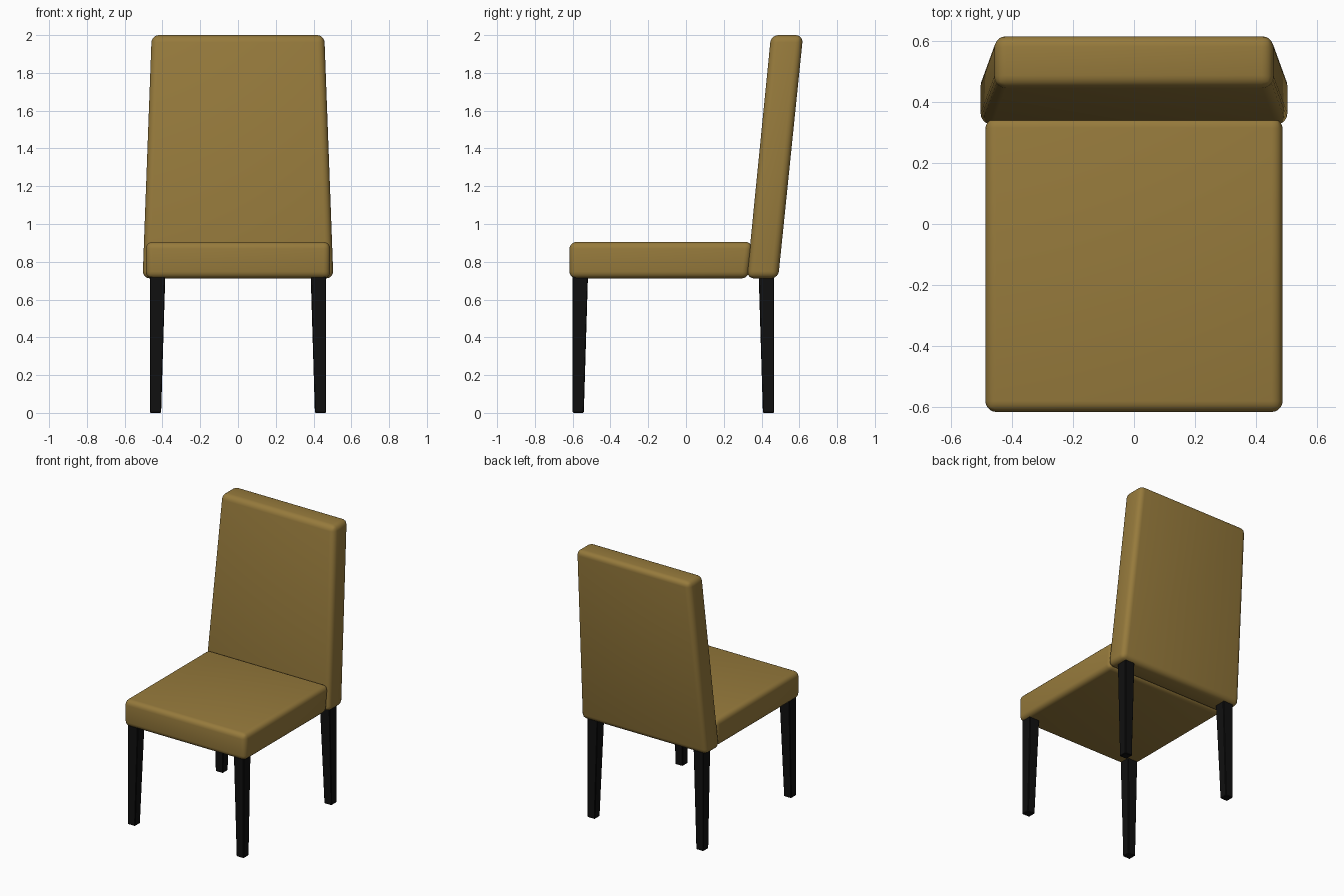
import bpy, bmesh, math

if "Cube" in bpy.data.objects:
    bpy.data.objects.remove(bpy.data.objects["Cube"])


def material(name, rgb):
    m = bpy.data.materials.new(name)
    m.diffuse_color = (*rgb, 1)
    m.use_nodes = True
    m.node_tree.nodes["Principled BSDF"].inputs["Base Color"].default_value = m.diffuse_color
    return m


tan = material("tan upholstery", (0.305, 0.195, 0.045))
black = material("black wood", (0.005, 0.005, 0.005))


def block(name, lower, upper, mat, radius, segments):
    """Tapered box between two (x0, x1, y0, y1, z) rectangles, with rounded edges."""
    bm = bmesh.new()
    rings = [[bm.verts.new((x, y, z)) for x, y in ((x0, y0), (x1, y0), (x1, y1), (x0, y1))]
             for x0, x1, y0, y1, z in (lower, upper)]
    a, b = rings
    bm.faces.new(a[::-1])
    bm.faces.new(b)
    for i in range(4):
        j = (i + 1) % 4
        bm.faces.new((a[i], a[j], b[j], b[i]))
    if radius:
        bmesh.ops.bevel(bm, geom=bm.edges[:], offset=radius, segments=segments,
                        profile=0.5, affect='EDGES', clamp_overlap=True)
    bmesh.ops.recalc_face_normals(bm, faces=bm.faces[:])
    mesh = bpy.data.meshes.new(name)
    bm.to_mesh(mesh)
    bm.free()
    mesh.materials.append(mat)
    obj = bpy.data.objects.new(name, mesh)
    bpy.context.collection.objects.link(obj)
    bpy.ops.object.select_all(action='DESELECT')
    obj.select_set(True)
    bpy.context.view_layer.objects.active = obj
    bpy.ops.object.shade_smooth_by_angle(angle=math.radians(35))
    return obj


# Padded seat, its rear edge sloped to meet the backrest
block("seat", (-0.488, 0.488, -0.617, 0.330, 0.712),
      (-0.488, 0.488, -0.617, 0.352, 0.905), tan, 0.036, 5)

# Leaning backrest, narrower at the top
block("backrest", (-0.505, 0.505, 0.322, 0.488, 0.712),
      (-0.457, 0.457, 0.450, 0.620, 2.0), tan, 0.038, 5)

# Legs taper on their inner sides only; outer sides stay upright
for label, outer_y in (("front", -0.600), ("rear", 0.466)):
    for side, outer_x in (("left", -0.466), ("right", 0.466)):
        def section(w, z):
            ix = outer_x - math.copysign(w, outer_x)
            iy = outer_y - math.copysign(w, outer_y)
            return (*sorted((outer_x, ix)), *sorted((outer_y, iy)), z)
        block(f"{label}_{side}_leg", section(0.059, 0.0), section(0.081, 0.725),
              black, 0.004, 1)
